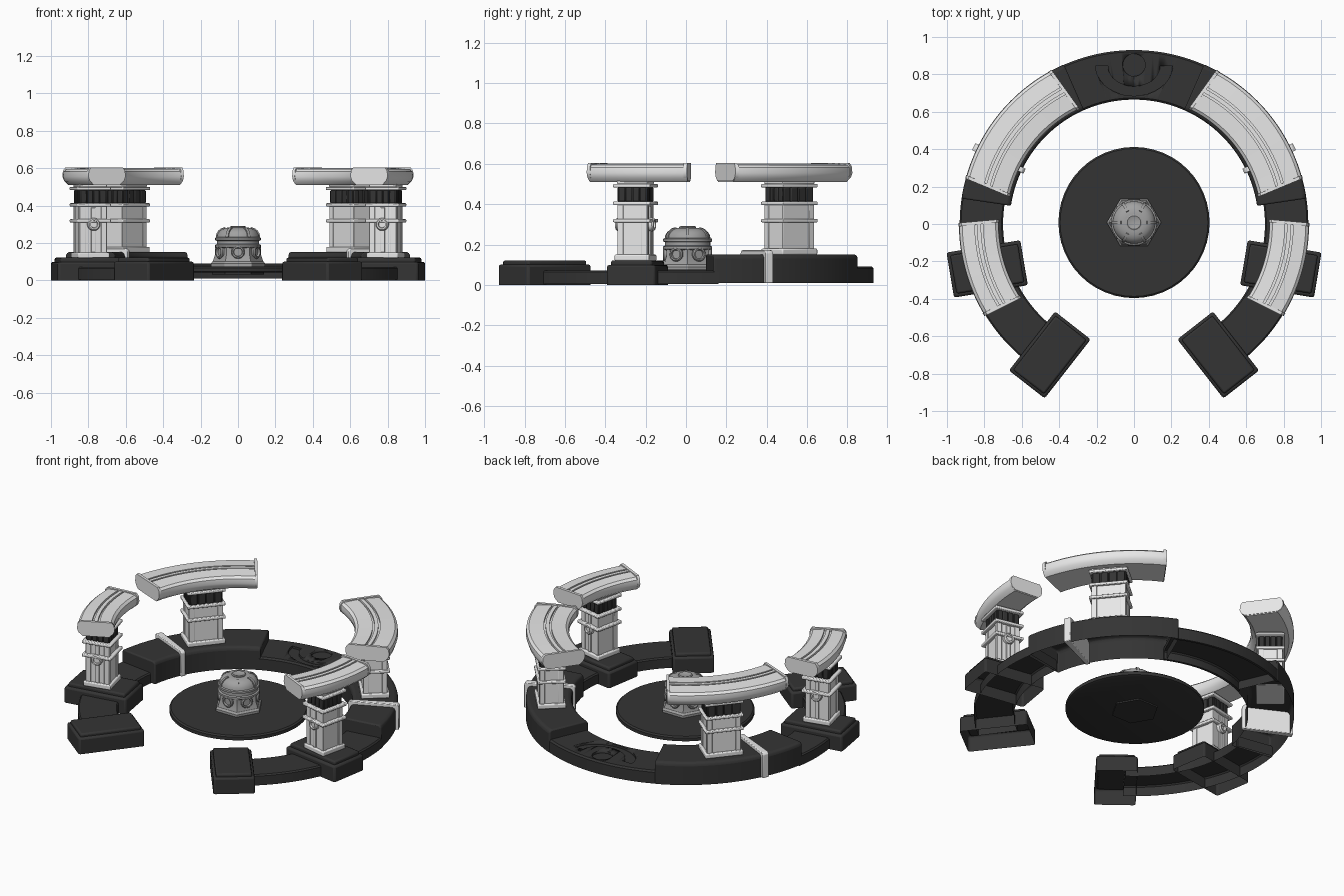
import bpy, bmesh
from math import sin, cos, pi, radians
from mathutils import Matrix

if "Cube" in bpy.data.objects:
    bpy.data.objects.remove(bpy.data.objects["Cube"])


def material(name, v):
    m = bpy.data.materials.new(name)
    m.use_nodes = True
    m.diffuse_color = (v, v, v, 1)
    m.node_tree.nodes["Principled BSDF"].inputs["Base Color"].default_value = (v, v, v, 1)
    return m


LIGHT = material("light grey", 0.8)
DARK = material("charcoal", 0.034)
MID = material("mid grey", 0.36)


def finish(name, bm, mat, bevel=0.0, matrix=None):
    bmesh.ops.recalc_face_normals(bm, faces=bm.faces)
    if matrix:
        bm.transform(matrix)
    me = bpy.data.meshes.new(name)
    bm.to_mesh(me)
    bm.free()
    me.materials.append(mat)
    ob = bpy.data.objects.new(name, me)
    bpy.context.collection.objects.link(ob)
    bpy.ops.object.select_all(action="DESELECT")
    ob.select_set(True)
    bpy.context.view_layer.objects.active = ob
    bpy.ops.object.shade_smooth_by_angle(angle=radians(35))
    if bevel:
        mod = ob.modifiers.new("bevel", "BEVEL")
        mod.width, mod.segments, mod.limit_method = bevel, 2, "ANGLE"
        mod.angle_limit = radians(40)
    return ob


def frame(x, y, deg):
    return Matrix.Translation((x, y, 0)) @ Matrix.Rotation(radians(deg), 4, "Z")


def box(name, fr, half, z0, z1, mat, offset=(0, 0), bevel=0.0, hollow=False):
    """Box in a local frame; half = (radial, tangential)."""
    bm = bmesh.new()
    bmesh.ops.create_cube(bm, size=2)
    for v in bm.verts:
        v.co = (v.co.x * half[0] + offset[0], v.co.y * half[1] + offset[1],
                z1 if v.co.z > 0 else z0)
    if hollow:
        low = min(bm.faces, key=lambda f: f.calc_center_median().z)
        bmesh.ops.delete(bm, geom=[low], context="FACES_ONLY")
    return finish(name, bm, mat, bevel, fr)


def sweep(name, profile, a0, a1, mat, steps=24, bevel=0.0, hollow=False, flare=None, matrix=None):
    """Sweep an (r, z) profile through an arc; hollow leaves the underside open.
    flare = (amount, middle angle, middle radius) widens the arc towards the inside."""
    amount, pivot, rm = flare or (0, 0, 0)
    bm = bmesh.new()
    rows = []
    for i in range(steps + 1):
        a, row = a0 + (a1 - a0) * i / steps, []
        for r, z in profile:
            t = radians(pivot + (a - pivot) * (1 + amount * (rm - r)))
            row.append(bm.verts.new((r * cos(t), r * sin(t), z)))
        rows.append(row)
    n = len(profile)
    for p, q in zip(rows, rows[1:]):
        for j in range(n - 1 if hollow else n):
            k = (j + 1) % n
            bm.faces.new((p[j], p[k], q[k], q[j]))
    bm.faces.new(rows[0])
    bm.faces.new(rows[-1])
    return finish(name, bm, mat, bevel, matrix)


def lathe(name, profile, segs, mat, matrix=None, bevel=0.0):
    bm = bmesh.new()
    rows = [[bm.verts.new((r * cos(2 * pi * i / segs), r * sin(2 * pi * i / segs), z))
             for i in range(segs)] for r, z in profile]
    for p, q in zip(rows, rows[1:]):
        for i in range(segs):
            k = (i + 1) % segs
            bm.faces.new((p[i], p[k], q[k], q[i]))
    bm.faces.new(rows[0])
    bm.faces.new(rows[-1])
    return finish(name, bm, mat, bevel, matrix)


def carve(target, cutter):
    """Recess the target with a cutter, then discard the cutter."""
    mod = target.modifiers.new("recess", "BOOLEAN")
    mod.operation, mod.solver, mod.object = "DIFFERENCE", "EXACT", cutter
    cutter.hide_render = True
    bpy.context.view_layer.objects.active = target
    bpy.ops.object.modifier_apply(modifier=mod.name)
    bpy.data.objects.remove(cutter)


def channel(r0, r1, z0, z1, c):
    """Chamfered ring section, starting and ending at the bottom."""
    return [(r0, z0), (r0, z1 - c), (r0 + c, z1), (r1 - c, z1), (r1, z1 - c), (r1, z0)]


def canopy(name, r0, r1, a0, a1):
    m, top, w, g = (r0 + r1) / 2, 0.601, 0.011, 0.012
    flare = (0.45, (a0 + a1) / 2, m)
    prof = [(r0 + .03, .51), (r0 + .008, .53), (r0, .555), (r0 + .003, .582), (r0 + .018, .595)]
    for s in (m - 0.022, m + 0.011):
        prof += [(s, top), (s, top - g), (s + w, top - g), (s + w, top)]
    prof += [(r1 - .018, .595), (r1 - .003, .582), (r1, .555), (r1 - .008, .53), (r1 - .03, .51)]
    sweep(name, prof, a0, a1, LIGHT, 24, flare=flare)
    # Slim raised rim near each end
    rim = [(r0 + .028, .515), (r0 + .006, .532), (r0 - .003, .555), (r0, .587), (r0 + .014, .605),
           (r1 - .014, .605), (r1, .587), (r1 + .003, .555), (r1 - .006, .532), (r1 - .028, .515)]
    d = 1.2 if a1 > a0 else -1.2
    for end, s in (("start", a0 - d * .2), ("finish", a1 - d * .8)):
        sweep(name + "_rim_" + end, rim, s, s + d, LIGHT, 1, flare=flare)


def column(name, fr, hr, ht, z0, lip, knobs):
    """Square column with flanges, corner strips, collars and a ribbed dark neck."""
    box(name + "_foot", fr, (hr + .016, ht + .016), z0, z0 + .03, LIGHT, bevel=.006)
    box(name + "_shaft", fr, (hr, ht), z0, .41, LIGHT, bevel=.008)
    for sx in (-1, 1):
        for sy in (-1, 1):
            box(name + "_corner_strip", fr, (.016, .016), z0, .40, LIGHT,
                (sx * (hr - .012), sy * (ht - .012)), .003)
    for z in (.31, .395, .483):
        box(name + "_collar", fr, (hr + lip, ht + lip), z, z + .018, LIGHT, bevel=.005)
    box(name + "_neck", fr, (hr - .006, ht - .006), .41, .485, DARK)
    for i in range(4):
        t = (i - 1.5) / 2
        for s in (-1, 1):
            box(name + "_neck_rib", fr, (.01, ht * .22), .413, .483, DARK,
                (s * (hr - .006), t * ht), .004)
            box(name + "_neck_rib", fr, (hr * .22, .01), .413, .483, DARK,
                (t * hr, s * (ht - .006)), .004)
    box(name + "_head", fr, (hr + .005, ht + .005), .50, .535, LIGHT, bevel=.004)
    if knobs:
        for s in (-1, 1):
            m = fr @ Matrix.Translation((0, s * ht, .30)) @ Matrix.Rotation(-s * pi / 2, 4, "X")
            lathe(name + "_knob", [(.034, -.01), (.034, .018), (.028, .026), (.02, .026),
                                   (.018, .016)], 20, LIGHT, m)
            box(name + "_knob_strip", fr, (.012, .008), z0 + .03, .39, LIGHT, (0, s * ht), .003)


# Mirrored ring parts, columns and canopies
for side, s in (("left", 1), ("right", -1)):
    def ang(a):
        return a if s == 1 else 180 - a

    sweep("low_ring_" + side, channel(.70, .932, .005, .072, .008), ang(-54), ang(10),
          DARK, 32, hollow=True)
    sweep("tall_ring_" + side, channel(.665, .932, .01, .152, .014), ang(8.4), ang(66.3),
          DARK, 30, .008, True)
    sweep("ring_clamp_" + side, channel(.65, .952, .01, .172, .012), ang(24.5), ang(27),
          LIGHT, 1, .004)

    # End pad
    pad = frame(s * .45, -.70, ang(-52))
    box("end_pad_" + side, pad, (.2, .121), 0, .102, DARK, bevel=.012, hollow=True)
    box("end_pad_top_" + side, pad, (.184, .105), .09, .122, DARK, bevel=.01)

    # Side base with raised top
    base = frame(s * .785, -.24, ang(-9.5))
    box("side_base_" + side, base, (.2, .122), 0, .10, DARK, bevel=.012, hollow=True)
    box("side_base_top_" + side, base, (.183, .104), .09, .122, DARK, bevel=.01)

    column("side_column_" + side, frame(s * .79, -.25, ang(-13)), .07, .072, .12, .022, True)
    canopy("side_canopy_" + side, .722, .936, ang(-32.2), ang(.9))
    column("back_column_" + side, frame(s * .607, .512, ang(40)), .067, .098, .15, .017, False)
    canopy("back_canopy_" + side, .68, .932, ang(14), ang(63))

# Back ring section: a channel with wall thickness and two recesses in its top
outer_wall = channel(.665, .93, .01, .092, .01)
inner_wall = channel(.68, .915, .01, .065, .008)
back_ring = sweep("back_ring", outer_wall + inner_wall[::-1], 65, 115, DARK, 24)
carve(back_ring, sweep("arc_cutter", [(.14, .078), (.14, .12), (.205, .12), (.205, .078)],
                       180, 360, DARK, 24,
                       matrix=Matrix.Translation((0, .845, 0)) @ Matrix.Scale(.78, 4, (0, 1, 0))))
carve(back_ring, lathe("button_cutter", [(.06, .078), (.06, .12)], 24, DARK,
                       Matrix.Translation((0, .85, 0))))

# Central disc
C = Matrix.Translation((0, .008, 0))
lathe("centre_disc", [(.39, .042), (.404, .048), (.404, .068), (.395, .076)], 48, DARK, C)
lathe("disc_hex_plate", [(.14, .033), (.14, .05)], 6, DARK, C)

# Domed centrepiece
lathe("dome_foot", [(.146, .06), (.146, .09), (.136, .102)], 6, MID, C, .003)
lathe("dome_hex_body", [(.136, .10), (.122, .14), (.122, .18)], 6, MID, C)
lathe("dome_drum", [(.105, .09), (.108, .17), (.122, .178), (.122, .19), (.113, .195),
                    (.113, .212), (.122, .216), (.122, .228), (.113, .232)], 32, MID, C)
shell = [(.056 + .058 * cos(t), .228 + .054 * sin(t)) for t in (0, .35, .7, 1.05, 1.4)]
lathe("dome_shell", shell + [(.05, .283), (.02, .284)], 32, MID, C)
lathe("dome_cap", [(.042, .275), (.042, .288), (.036, .291), (.02, .286)], 24, MID, C)
for i in range(6):
    # Rib following the dome
    bm = bmesh.new()
    path = [(r + .005, z + .004) for r, z in shell]
    bars = [[bm.verts.new((r - d, w, z - d)) for r, z in path]
            for d, w in ((.015, -.008), (0, -.008), (0, .008), (.015, .008))]
    for p, q in zip(bars, bars[1:] + bars[:1]):
        for j in range(len(path) - 1):
            bm.faces.new((p[j], p[j + 1], q[j + 1], q[j]))
    for j in (0, -1):
        bm.faces.new([row[j] for row in bars])
    finish("dome_rib", bm, MID, 0, C @ Matrix.Rotation(i * pi / 3, 4, "Z"))
    # Porthole on each flat
    turn = Matrix.Rotation(i * pi / 3 + pi / 6, 4, "Z")
    m = C @ turn @ Matrix.Translation((.10, 0, .152)) @ Matrix.Rotation(pi / 2, 4, "Y")
    lathe("dome_porthole", [(.036, -.01), (.036, .016), (.031, .022), (.024, .022),
                            (.022, .01)], 20, MID, m)
